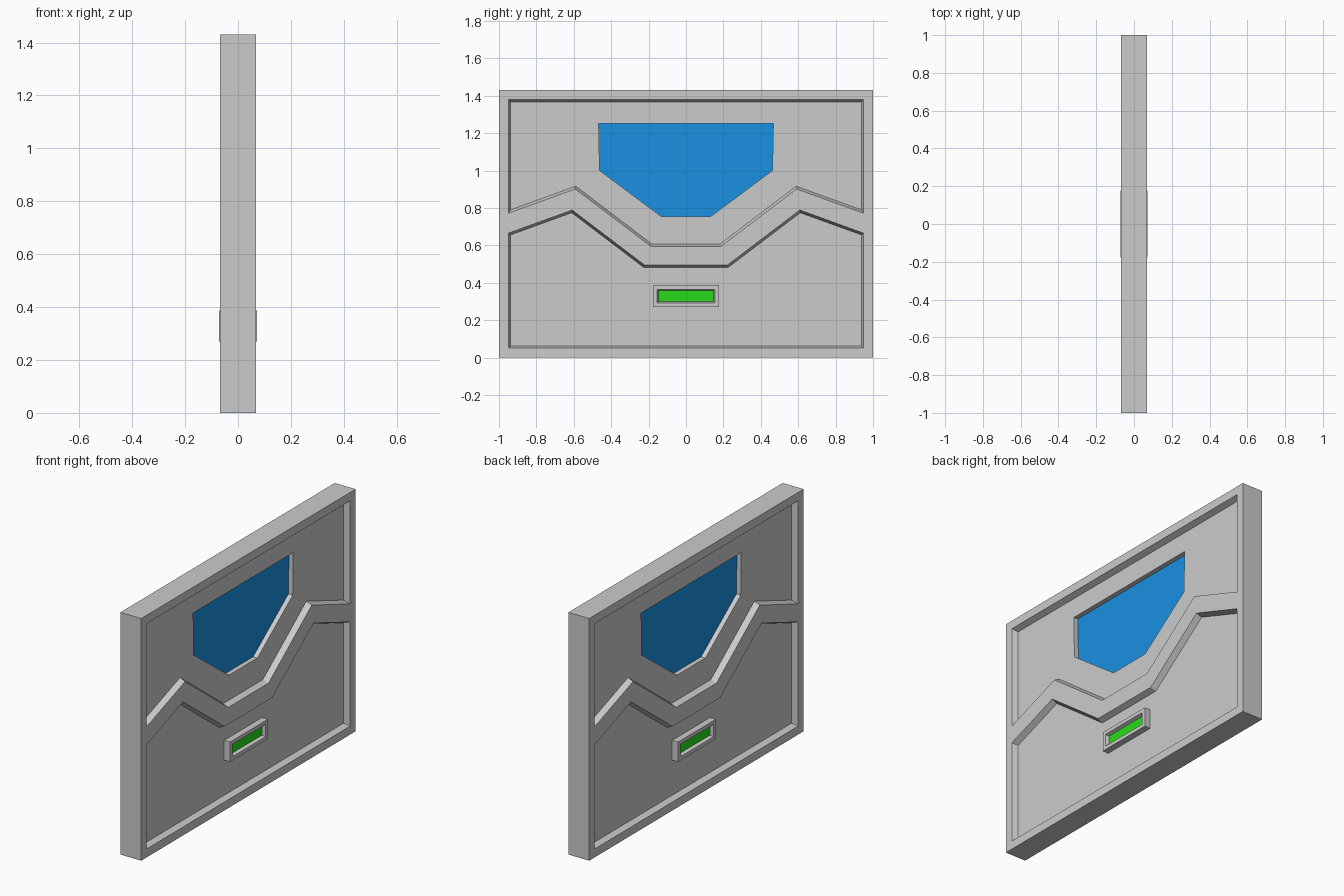
import bpy
import bmesh

if "Cube" in bpy.data.objects:
    bpy.data.objects.remove(bpy.data.objects["Cube"])

HALF = 0.068      # half thickness of the door
RECESS = 0.034    # depth of the sunken panels


def mirrored(points):
    """Complete a left-to-right outline from its +y half."""
    return points + [(-y, z) for y, z in reversed(points)]


def prism(name, outline, half, insets=(), color=None):
    """Extrude a (y, z) outline along x; insets = (thickness, depth) on both faces."""
    bm = bmesh.new()
    back = [bm.verts.new((-half, y, z)) for y, z in outline]
    front = [bm.verts.new((half, y, z)) for y, z in outline]
    caps = [bm.faces.new(back), bm.faces.new(front)]
    n = len(outline)
    for i in range(n):
        j = (i + 1) % n
        bm.faces.new((back[i], back[j], front[j], front[i]))
    bmesh.ops.recalc_face_normals(bm, faces=bm.faces[:])
    for cap in caps:
        for thickness, depth in insets:
            bmesh.ops.inset_region(bm, faces=[cap], thickness=thickness,
                                   depth=depth, use_even_offset=True)
    mesh = bpy.data.meshes.new(name)
    bm.to_mesh(mesh)
    bm.free()
    obj = bpy.data.objects.new(name, mesh)
    bpy.context.collection.objects.link(obj)
    if color:
        mat = bpy.data.materials.new(name + "_color")
        mat.diffuse_color = color
        mat.use_nodes = True
        mat.node_tree.nodes["Principled BSDF"].inputs["Base Color"].default_value = mat.diffuse_color
        mesh.materials.append(mat)
    return obj


# Zigzag split line between the two halves (+y side, outside to centre)
split = [(1.0, 0.70), (0.60, 0.845), (0.205, 0.545)]
frame = [(0.05, 0.0), (0.013, -RECESS)]

# Door halves with raised frame and sunken panels
upper = prism("upper_door", mirrored([(1.0, 1.43)] + split), HALF, frame)
lower = prism("lower_door", mirrored([(1.0, 0.0)] + split), HALF, frame)

# Window opening and glass
window = mirrored([(0.467, 1.25), (0.462, 1.0), (0.133, 0.755)])
cutter = prism("window_cutter", window, 0.2)
cutter.hide_render = True
cutter.hide_viewport = True
cut = upper.modifiers.new("window_opening", "BOOLEAN")
cut.operation = "DIFFERENCE"
cut.solver = "EXACT"
cut.object = cutter
prism("window_glass", window, 0.006, color=(0.01, 0.28, 0.75, 1))

# Status light housing and green light strip, running through both sides
housing = mirrored([(0.177, 0.27), (0.177, 0.387)])
prism("light_housing", housing, 0.072, [(0.022, 0.0), (0.008, -0.022)])
light = mirrored([(0.147, 0.30), (0.147, 0.357)])
light = mirrored([(0.146, 0.293), (0.146, 0.364)])
prism("status_light", light, 0.053, color=(0.02, 0.7, 0.01, 1))

# Keep bevel edges crisp
for obj in (upper, lower):
    bpy.ops.object.select_all(action="DESELECT")
    obj.select_set(True)
    bpy.context.view_layer.objects.active = obj
    bpy.ops.object.shade_smooth_by_angle()
